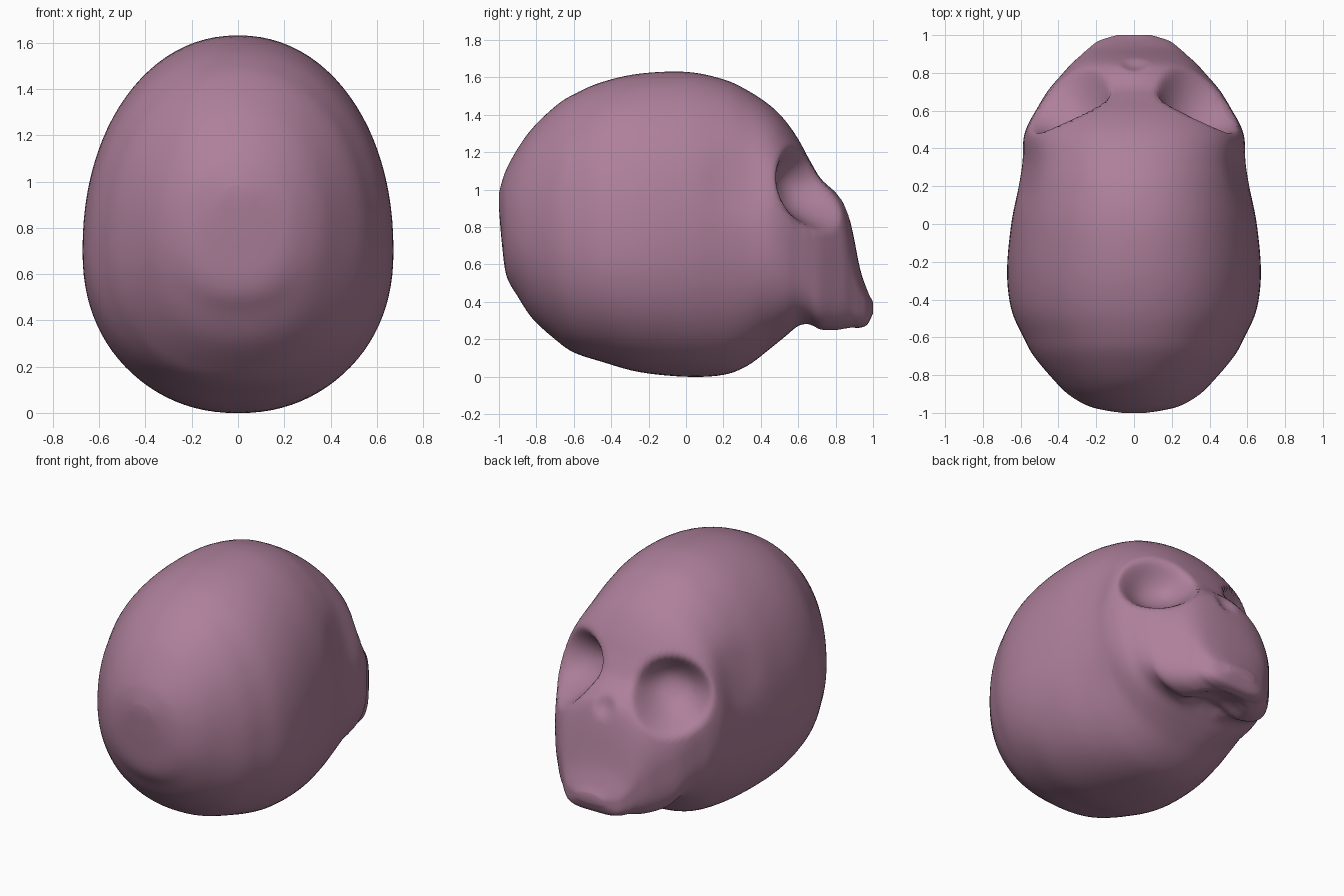
import bpy, bmesh, math
from mathutils import Vector

cube = bpy.data.objects.get("Cube")
if cube:
    bpy.data.objects.remove(cube, do_unlink=True)

# Bone colour
bone = bpy.data.materials.new("mauve bone")
bone.use_nodes = True
colour = (0.42, 0.215, 0.325, 1.0)
bone.diffuse_color = colour
shader = bone.node_tree.nodes["Principled BSDF"]
shader.inputs["Base Color"].default_value = colour
shader.inputs["Roughness"].default_value = 0.7

# Cross-sections from the back of the head to the teeth:
# y, top z, bottom z, half width, z of the widest point
SECTIONS = [
    (-1.0, .98, .90, .06, .93), (-.985, 1.04, .72, .16, .87),
    (-.96, 1.11, .54, .25, .83), (-.90, 1.22, .43, .35, .80),
    (-.82, 1.33, .31, .43, .78), (-.70, 1.445, .20, .53, .75),
    (-.60, 1.51, .13, .585, .73), (-.45, 1.575, .08, .65, .71),
    (-.25, 1.62, .025, .672, .70), (0, 1.63, .0, .65, .72),
    (.20, 1.59, .01, .61, .75), (.33, 1.53, .06, .59, .76),
    (.45, 1.45, .15, .585, .76), (.53, 1.37, .215, .56, .74),
    (.60, 1.27, .27, .52, .71), (.66, 1.16, .275, .485, .68),
    (.72, 1.06, .245, .445, .64), (.80, .985, .24, .375, .58),
    (.85, .92, .25, .33, .54), (.89, .78, .26, .285, .49),
    (.93, .58, .262, .24, .43), (.97, .46, .28, .185, .38),
    (1.0, .40, .34, .09, .37),
]
SEGMENTS = 96
STEPS = 5


def spline(a, b, c, d, t):
    """Smooth curve from b to c."""
    return 0.5 * (2 * b + (c - a) * t + (2 * a - 5 * b + 4 * c - d) * t ** 2
                  + (3 * b - a - 3 * c + d) * t ** 3)


def all_sections():
    last = len(SECTIONS) - 1
    for i in range(last):
        four = [SECTIONS[min(max(k, 0), last)] for k in range(i - 1, i + 3)]
        for s in range(STEPS):
            yield [spline(*column, s / STEPS) for column in zip(*four)]
    yield SECTIONS[last]


def ring_points(y, top, bottom, width, middle):
    """Rounded section, squarer below the face."""
    snout = min(max((y - 0.4) / 0.35, 0), 1)
    snout *= snout * (3 - 2 * snout)
    for k in range(SEGMENTS):
        angle = 2 * math.pi * k / SEGMENTS
        c, s = math.cos(angle), math.sin(angle)
        power = 2 / (2.12 if s > 0 else 2.2 + 1.6 * snout)
        x = math.copysign(abs(c) ** power, c) * width
        height = top - middle if s > 0 else middle - bottom
        yield (x, y, middle + math.copysign(abs(s) ** power, s) * height)


def dent(bm, centre, axis, radius_u, radius_v, depth, sharpness):
    """Push a round hollow into the surface against the axis."""
    centre, axis = Vector(centre), Vector(axis).normalized()
    helper = Vector((0, 0, 1)) if abs(axis.z) < 0.9 else Vector((0, 1, 0))
    u = axis.cross(helper).normalized()
    v = u.cross(axis)
    for vert in bm.verts:
        offset = vert.co - centre
        if abs(offset.dot(axis)) > 0.3:
            continue
        d = math.hypot(offset.dot(u) / radius_u, offset.dot(v) / radius_v)
        if d < 1:
            vert.co -= axis * depth * (1 - d ** sharpness) ** 1.5


# Skull shell lofted along y
bm = bmesh.new()
rings = [[bm.verts.new(p) for p in ring_points(*sec)] for sec in all_sections()]
for a, b in zip(rings, rings[1:]):
    for k in range(SEGMENTS):
        n = (k + 1) % SEGMENTS
        bm.faces.new((a[k], a[n], b[n], b[k]))
for ring in (rings[0], rings[-1]):
    pole = bm.verts.new(sum((v.co for v in ring), Vector()) / SEGMENTS)
    for k in range(SEGMENTS):
        bm.faces.new((ring[k], ring[(k + 1) % SEGMENTS], pole))

# Eye sockets and temples, on both sides
for side in (1, -1):
    dent(bm, (.35 * side, .64, 1.0), (.52 * side, .85, .12), .25, .24, .19, 2.4)
    dent(bm, (.57 * side, .27, 1.05), (side, .1, .2), .22, .25, .015, 2)

# Nose hollow and palate
dent(bm, (0, .86, .92), (0, .9, .4), .08, .08, .025, 2)
dent(bm, (0, .75, .26), (0, 0, -1), .22, .17, .08, 2)

bmesh.ops.recalc_face_normals(bm, faces=bm.faces)
mesh = bpy.data.meshes.new("skull")
bm.to_mesh(mesh)
bm.free()
mesh.materials.append(bone)
for face in mesh.polygons:
    face.use_smooth = True
skull = bpy.data.objects.new("skull", mesh)
bpy.context.collection.objects.link(skull)
